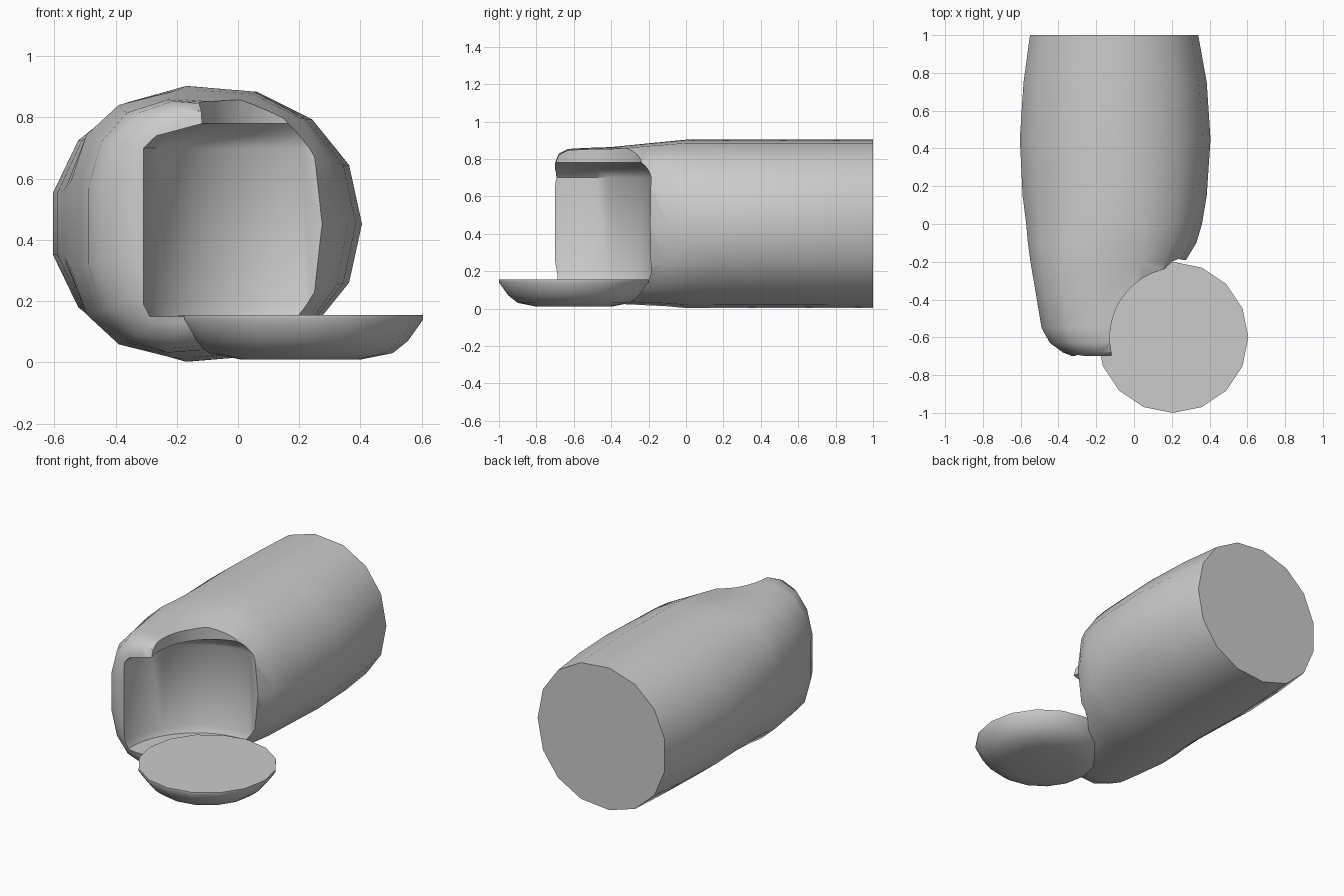
import bpy, math

if "Cube" in bpy.data.objects:
    bpy.data.objects.remove(bpy.data.objects["Cube"])


def loft(name, rings):
    """Skin a list of equal-length point rings and cap both ends."""
    n = len(rings[0])
    verts = [p for ring in rings for p in ring]
    faces = [(i * n + j, i * n + (j + 1) % n, (i + 1) * n + (j + 1) % n, (i + 1) * n + j)
             for i in range(len(rings) - 1) for j in range(n)]
    faces.append(tuple(reversed(range(n))))
    faces.append(tuple(range(len(verts) - n, len(verts))))
    mesh = bpy.data.meshes.new(name)
    mesh.from_pydata(verts, [], faces)
    obj = bpy.data.objects.new(name, mesh)
    bpy.context.collection.objects.link(obj)
    bpy.ops.object.select_all(action='DESELECT')
    obj.select_set(True)
    bpy.context.view_layer.objects.active = obj
    bpy.ops.object.mode_set(mode='EDIT')
    bpy.ops.mesh.select_all(action='SELECT')
    bpy.ops.mesh.normals_make_consistent(inside=False)
    bpy.ops.object.mode_set(mode='OBJECT')
    return obj


def section(y, left, right, low, high, power, sides=15):
    """Rounded cross-section across the barrel at a given y."""
    cx, cz = (left + right) / 2, (low + high) / 2
    ring = []
    for k in range(sides):
        a = math.tau * k / sides
        c, s = math.cos(a), math.sin(a)
        x = math.copysign(abs(c) ** (2 / power), c)
        z = math.copysign(abs(s) ** (2 / power), s)
        ring.append((cx + x * (right - left) / 2, y, cz + z * (high - low) / 2))
    return ring


def u_outline(cx, cy, r, z, steps=20):
    """Half circle, open side stretched away towards the front right."""
    facing = math.radians(-40)
    ring = []
    for k in range(steps + 1):
        a = facing + math.pi / 2 + math.pi * k / steps
        ring.append((cx + r * math.cos(a), cy + r * math.sin(a), z))
    dx, dy = 1.2 * math.cos(facing), 1.2 * math.sin(facing)
    for x, y, _ in (ring[-1], ring[0]):
        ring.append((x + dx, y + dy, z))
    return ring


# Barrel body: y, left, right, bottom, top, squareness
body = loft("body", [section(*s) for s in (
    (1.00, -0.56, 0.34, 0.0, 0.905, 2.1),
    (0.75, -0.595, 0.385, 0.0, 0.905, 2.1),
    (0.45, -0.615, 0.405, 0.0, 0.905, 2.1),
    (0.15, -0.60, 0.385, 0.0, 0.905, 2.1),
    (0.00, -0.58, 0.36, 0.0, 0.905, 2.2),
    (-0.10, -0.57, 0.33, 0.01, 0.895, 2.4),
    (-0.20, -0.555, 0.27, 0.015, 0.885, 2.7),
    (-0.40, -0.52, 0.20, 0.025, 0.865, 2.7),
    (-0.55, -0.495, 0.15, 0.03, 0.86, 2.6),
    (-0.63, -0.45, 0.12, 0.045, 0.855, 2.6),
    (-0.68, -0.38, 0.06, 0.09, 0.83, 2.6),
    (-0.70, -0.33, 0.02, 0.13, 0.78, 2.6))])

# Alcove with an overhanging lip above it
cutter = loft("alcove_cutter", [u_outline(*s) for s in (
    (0.17, -0.66, 0.46, 0.15),
    (0.17, -0.66, 0.48, 0.19),
    (0.17, -0.66, 0.48, 0.70),
    (0.18, -0.65, 0.45, 0.74),
    (0.24, -0.60, 0.37, 0.78),
    (0.24, -0.60, 0.36, 1.10))])
cutter.hide_render = True
cutter.hide_set(True)
cut = body.modifiers.new("alcove", 'BOOLEAN')
cut.operation = 'DIFFERENCE'
cut.solver = 'EXACT'
cut.object = cutter

# Round landing plate with a dished underside
plate = loft("landing_plate", [
    [(0.205 + r * math.cos(math.tau * k / 16), -0.6 + r * math.sin(math.tau * k / 16), z)
     for k in range(16)]
    for r, z in ((0.20, 0.01), (0.30, 0.03), (0.35, 0.07), (0.40, 0.14), (0.40, 0.155))])

# Apply the cut and shade smooth with sharp rims
for obj in (body, plate):
    bpy.ops.object.select_all(action='DESELECT')
    obj.select_set(True)
    bpy.context.view_layer.objects.active = obj
    if obj.modifiers:
        bpy.ops.object.modifier_apply(modifier="alcove")
    bpy.ops.object.shade_smooth_by_angle(angle=math.radians(40))
bpy.data.objects.remove(cutter)
